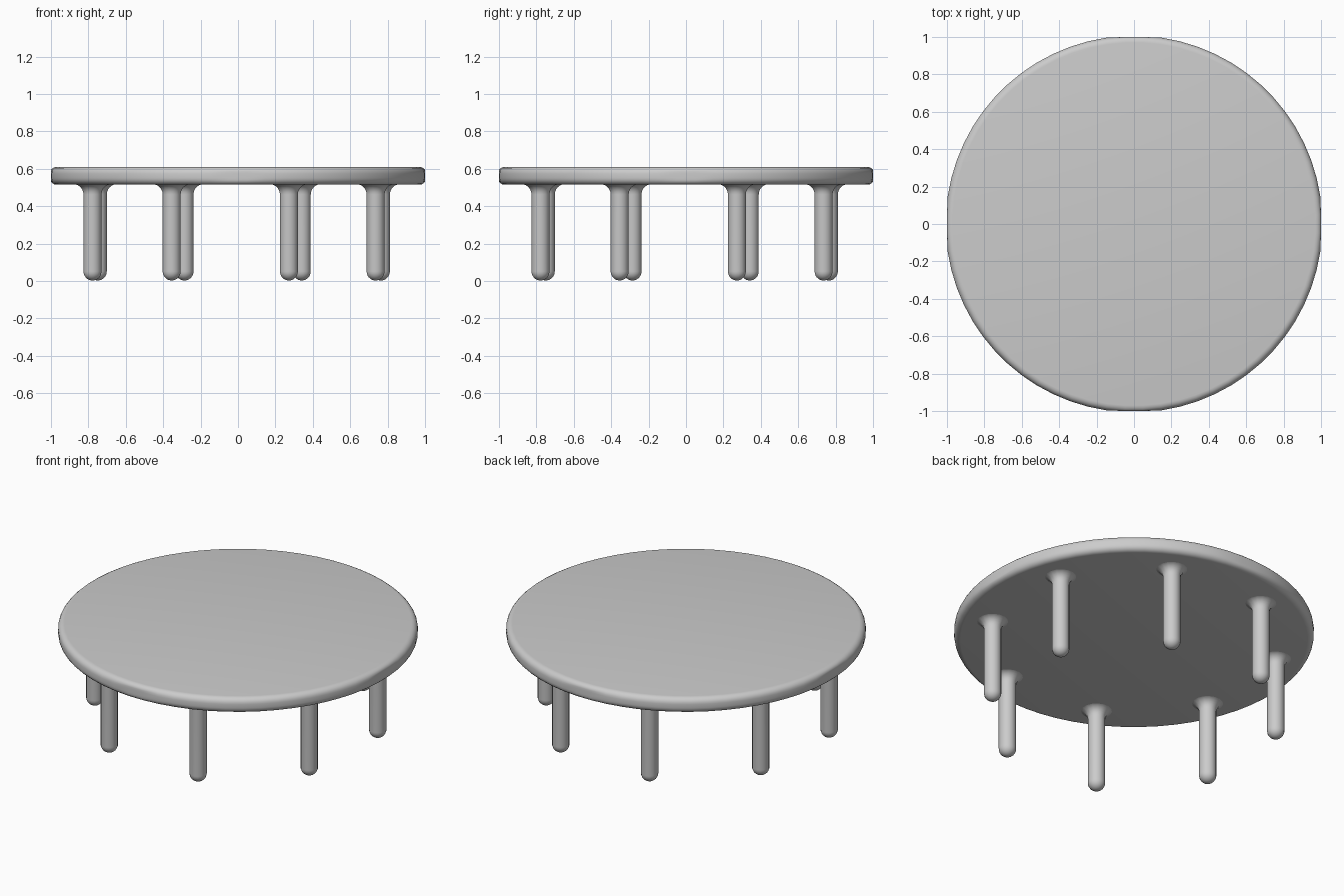
import bpy
import bmesh
from math import cos, sin, pi, radians

cube = bpy.data.objects.get("Cube")
if cube:
    bpy.data.objects.remove(cube)


def arc(cx, cz, radius, start, end, steps):
    """Profile points (r, z) along an arc, angles in degrees."""
    angles = [radians(start + (end - start) * i / steps) for i in range(steps + 1)]
    return [(cx + radius * cos(a), cz + radius * sin(a)) for a in angles]


def lathe(name, profile, sides, location=(0, 0, 0), limit=None):
    """Revolve a bottom-to-top profile into a closed solid."""
    bm = bmesh.new()
    rings = []
    for r, z in profile:
        ring = []
        for i in range(sides):
            a = 2 * pi * (i + 0.5) / sides
            x, y = r * cos(a), r * sin(a)
            if limit:
                x, y = (max(-limit, min(limit, v)) for v in (x, y))
            ring.append(bm.verts.new((x, y, z)))
        rings.append(ring)
    for low, high in zip(rings, rings[1:]):
        for i in range(sides):
            j = (i + 1) % sides
            bm.faces.new((low[i], low[j], high[j], high[i]))
    bm.faces.new(reversed(rings[0]))
    bm.faces.new(rings[-1])
    mesh = bpy.data.meshes.new(name)
    bm.to_mesh(mesh)
    bm.free()
    obj = bpy.data.objects.new(name, mesh)
    obj.location = location
    bpy.context.collection.objects.link(obj)
    bpy.ops.object.select_all(action='DESELECT')
    obj.select_set(True)
    bpy.context.view_layer.objects.active = obj
    bpy.ops.object.shade_smooth_by_angle(angle=radians(35))
    return obj


# Round top with softened rim and slight flats on the four sides
TOP_RADIUS, UNDERSIDE, TOP = 1.007, 0.515, 0.61
ROUND = 0.036
rim = (arc(TOP_RADIUS - ROUND, UNDERSIDE + ROUND, ROUND, -90, 0, 5)
       + arc(TOP_RADIUS - ROUND, TOP - ROUND, ROUND, 0, 90, 5))
lathe("table_top", rim, 64, limit=1.0)

# Eight legs with rounded feet and flared joints under the top
LEG, FLARE = 0.049, 0.055
foot = arc(0, LEG + 0.003, LEG, -80, 0, 6)
joint = arc(LEG + FLARE, UNDERSIDE + 0.003 - FLARE, FLARE, 180, 90, 6)
for i in range(8):
    a = radians(45 * i + 19.9)
    lathe(f"leg_{i + 1}", foot + joint, 16,
          (0.82 * cos(a) - 0.007, 0.82 * sin(a) - 0.007, 0))
